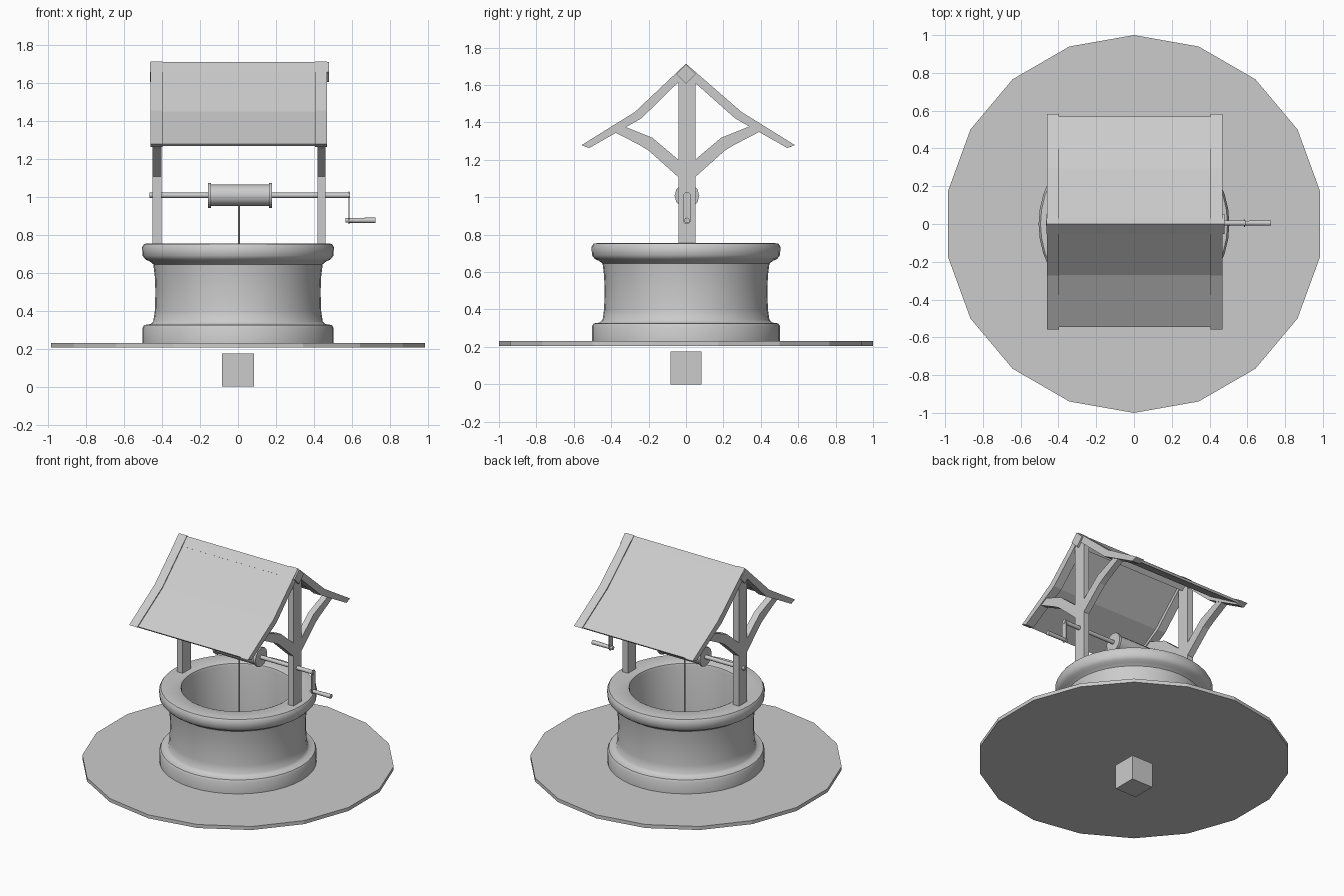
import bpy, bmesh, math
from mathutils import Matrix, Vector

if "Cube" in bpy.data.objects:
    bpy.data.objects.remove(bpy.data.objects["Cube"])


def finish(name, bm, smooth=False):
    bmesh.ops.recalc_face_normals(bm, faces=bm.faces)
    me = bpy.data.meshes.new(name)
    bm.to_mesh(me)
    bm.free()
    ob = bpy.data.objects.new(name, me)
    bpy.context.collection.objects.link(ob)
    if smooth:
        bpy.ops.object.select_all(action='DESELECT')
        ob.select_set(True)
        bpy.context.view_layer.objects.active = ob
        bpy.ops.object.shade_smooth_by_angle(angle=math.radians(40))
    return ob


def prism(name, profile, x0, x1):
    """Extrude a (y, z) outline from x0 to x1."""
    bm = bmesh.new()
    face = bm.faces.new([bm.verts.new((x0, y, z)) for y, z in profile])
    ext = bmesh.ops.extrude_face_region(bm, geom=[face])
    verts = [g for g in ext['geom'] if isinstance(g, bmesh.types.BMVert)]
    bmesh.ops.translate(bm, verts=verts, vec=(x1 - x0, 0, 0))
    return finish(name, bm)


def box(name, lo, hi):
    y0, y1, z0, z1 = lo[1], hi[1], lo[2], hi[2]
    return prism(name, [(y0, z0), (y1, z0), (y1, z1), (y0, z1)], lo[0], hi[0])


def rod(name, a, b, r, sides, r2=None):
    """Round bar between two points."""
    a, b = Vector(a), Vector(b)
    rot = (b - a).to_track_quat('Z', 'Y').to_matrix().to_4x4()
    bm = bmesh.new()
    bmesh.ops.create_cone(bm, cap_ends=True, segments=sides, radius1=r,
                          radius2=r if r2 is None else r2, depth=(b - a).length,
                          matrix=Matrix.Translation((a + b) / 2) @ rot)
    return finish(name, bm, smooth=True)


def lathe(name, profile, steps):
    """Spin a closed (radius, z) outline around z."""
    bm = bmesh.new()
    vs = [bm.verts.new((r, 0, z)) for r, z in profile]
    es = [bm.edges.new((vs[i], vs[(i + 1) % len(vs)])) for i in range(len(vs))]
    bmesh.ops.spin(bm, geom=vs + es, cent=(0, 0, 0), axis=(0, 0, 1),
                   angle=math.tau, steps=steps)
    bmesh.ops.remove_doubles(bm, verts=bm.verts, dist=1e-4)
    return finish(name, bm, smooth=True)


# ground disc, 18 sides
bm = bmesh.new()
bmesh.ops.create_cone(bm, cap_ends=True, segments=18, radius1=1, radius2=1, depth=0.025,
                      matrix=Matrix.Translation((0, 0, 0.218)) @ Matrix.Rotation(math.pi / 2, 4, 'Z'))
top = max(bm.verts, key=lambda v: v.co.y)
if top.co.y < 0.999:
    bmesh.ops.rotate(bm, verts=bm.verts, matrix=Matrix.Rotation(math.pi / 2, 3, 'Z'))
finish("ground_disc", bm)

# block under the disc
box("bucket_block", (-0.083, -0.083, 0), (0.083, 0.083, 0.174))

# round well wall with base ring and rim
lathe("well_wall", [
    (0.36, 0.23), (0.503, 0.23), (0.503, 0.31), (0.495, 0.325), (0.46, 0.33), (0.446, 0.345),
    (0.438, 0.40), (0.435, 0.50), (0.438, 0.58), (0.446, 0.645), (0.465, 0.66), (0.487, 0.67),
    (0.503, 0.69), (0.505, 0.735), (0.495, 0.752), (0.47, 0.755), (0.38, 0.755),
    (0.365, 0.748), (0.36, 0.73)], 40)

# half outlines in (|y|, z), one side at a time
BRACE = [(0.04, 1.107), (0.20, 1.25), (0.25, 1.28), (0.395, 1.355),
         (0.36, 1.39), (0.33, 1.378), (0.18, 1.318), (0.04, 1.20)]
RAFTER_TOP = [(0, 1.714), (0.285, 1.456), (0.57, 1.279)]
RAFTER_LOW = [(0.53, 1.263), (0.25, 1.422), (0, 1.655)]
PANEL_TOP = [(0, 1.706), (0.283, 1.449), (0.558, 1.279)]
PANEL_LOW = [(0.547, 1.267), (0.273, 1.436), (0, 1.685)]
SHIFT = 0.012   # the gable sits slightly towards the back


def gable(top, low):
    """Full roof outline, mirrored about the ridge."""
    side = lambda pts, s: [(s * y + (SHIFT if y > 0.1 else 0), z) for y, z in pts]
    return side(top, 1) + side(low, 1) + side(low[-2::-1], -1) + side(top[:0:-1], -1)


# posts, braces and rafters at each end
for tag, p0, p1, r0, r1 in (("left", -0.45, -0.404, -0.46, -0.398),
                            ("right", 0.418, 0.461, 0.406, 0.468)):
    box(tag + "_post", (p0, -0.04, 0.745), (p1, 0.05, 1.66))
    for s, side in ((-1, "front"), (1, "back")):
        prism(f"{tag}_{side}_brace",
              [(s * y + (0.008 if s > 0 else 0), z) for y, z in BRACE], p0, p1)
    prism(tag + "_rafter", gable(RAFTER_TOP, RAFTER_LOW), r0, r1)

# roof covering and diamond ridge beam
prism("roof_panel", gable(PANEL_TOP, PANEL_LOW), -0.40, 0.408)
d = 0.052
prism("ridge_beam", [(0, 1.658 - d), (d, 1.658), (0, 1.658 + d), (-d, 1.658)], -0.464, 0.478)

# windlass: axle, drum, flanges, rope
cy, cz = 0.005, 1.008
rod("axle", (-0.465, cy, cz), (0.59, cy, cz), 0.014, 12)
rod("drum", (-0.145, cy, cz), (0.165, cy, cz), 0.057, 12)
for tag, x in (("left", -0.158), ("right", 0.162)):
    rod(tag + "_drum_flange", (x, cy, cz), (x + 0.017, cy, cz), 0.066, 12)
rod("rope", (0.006, cy, 0.225), (0.006, cy, 0.96), 0.005, 8)

# crank arm plate with rounded ends, and handle
arm = [(cy + 0.02 * math.cos(t), c + 0.02 * math.sin(t))
       for c, start in ((cz, 0), (0.876, math.pi))
       for t in [start + math.pi * i / 6 for i in range(7)]]
prism("crank_arm", arm, 0.582, 0.587)
rod("crank_handle", (0.565, cy, 0.876), (0.725, cy, 0.876), 0.012, 10, 0.015)
